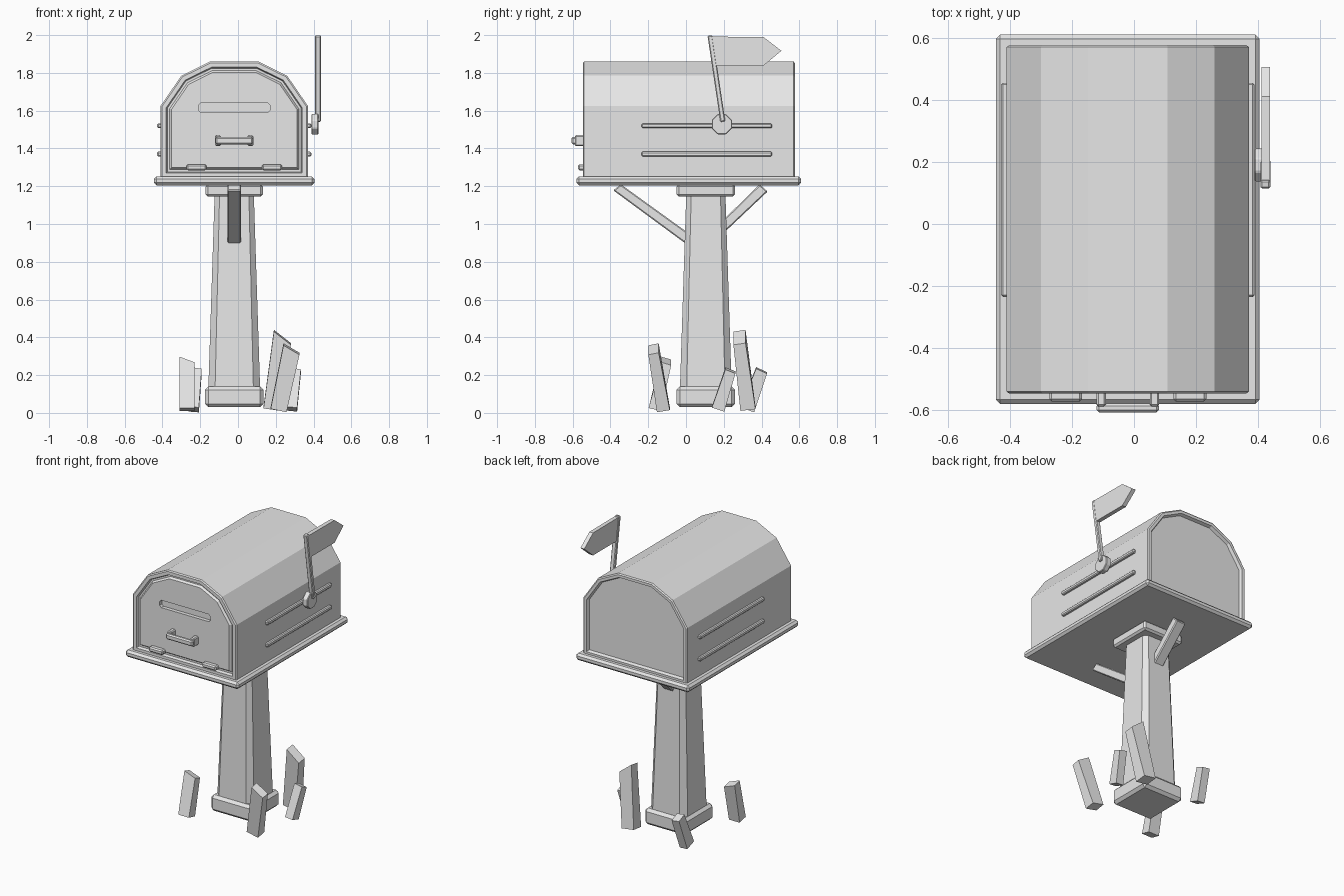
import bpy, bmesh, math
from mathutils import Vector

if "Cube" in bpy.data.objects:
    bpy.data.objects.remove(bpy.data.objects["Cube"])

grey = bpy.data.materials.new("grey")
grey.diffuse_color = (0.8, 0.8, 0.8, 1)
grey.use_nodes = True
grey.node_tree.nodes["Principled BSDF"].inputs["Base Color"].default_value = grey.diffuse_color
CX, PY = -0.02, 0.105  # body centre in x, post centre in y


def finish(name, bm, bevel=0):
    bmesh.ops.recalc_face_normals(bm, faces=bm.faces)
    if bevel:
        bmesh.ops.bevel(bm, geom=bm.edges[:], offset=bevel, segments=1, affect='EDGES')
    me = bpy.data.meshes.new(name)
    bm.to_mesh(me)
    bm.free()
    me.materials.append(grey)
    ob = bpy.data.objects.new(name, me)
    bpy.context.collection.objects.link(ob)
    return ob


def loft(name, a, b, bevel=0):
    """Solid between two rings with matching point counts."""
    bm = bmesh.new()
    ra, rb = [bm.verts.new(p) for p in a], [bm.verts.new(p) for p in b]
    bm.faces.new(ra)
    bm.faces.new(rb)
    for i in range(len(a)):
        j = (i + 1) % len(a)
        bm.faces.new((ra[i], ra[j], rb[j], rb[i]))
    return finish(name, bm, bevel)


def box(name, x, y, z, bevel=0):
    ring = [(x[0], y[0]), (x[1], y[0]), (x[1], y[1]), (x[0], y[1])]
    return loft(name, [(*p, z[0]) for p in ring], [(*p, z[1]) for p in ring], bevel)


def slab(name, pts, x0, x1, bevel=0):
    """Side profile in y, z extruded along x."""
    return loft(name, [(x0, *p) for p in pts], [(x1, *p) for p in pts], bevel)


# Mailbox body: faceted arch with framed ends
half = [(0.39, 1.24), (0.39, 1.625), (0.28, 1.785), (0.128, 1.86)]
prof = [(CX + x, z) for x, z in half] + [(CX - x, z) for x, z in reversed(half)]
body = loft("mailbox_body", [(x, -0.54, z) for x, z in prof], [(x, 0.57, z) for x, z in prof])
bm = bmesh.new()
bm.from_mesh(body.data)
ends = [f for f in bm.faces if abs(f.normal.y) > 0.9]
for f in ends:
    # rim, recess, and on the front a raised door panel
    steps = [(0.008, 0.006), (0.018, 0), (0.008, -0.02)]
    if f.normal.y < 0:
        steps = [(0.008, 0.006), (0.022, 0), (0.006, -0.02), (0.012, 0), (0.01, 0.014)]
    for t, d in steps:
        bmesh.ops.inset_region(bm, faces=[f], thickness=t, depth=d, use_even_offset=True)
bm.to_mesh(body.data)
bm.free()

# Letter slot cut into the door
slot = [(CX + s * 0.19 - s * c, z) for s, c, z in (
    (-1, 0.012, 1.59), (1, 0.012, 1.59), (1, 0, 1.602), (1, 0, 1.628),
    (1, 0.012, 1.64), (-1, 0.012, 1.64), (-1, 0, 1.628), (-1, 0, 1.602))]
cutter = loft("slot_cutter", [(x, -0.6, z) for x, z in slot], [(x, -0.515, z) for x, z in slot])
cutter.hide_render = True
cutter.hide_viewport = True
cut = body.modifiers.new("slot", 'BOOLEAN')
cut.object = cutter
cut.operation = 'DIFFERENCE'
cut.solver = 'EXACT'

# Tray under the body
box("base_tray", (-0.445, 0.405), (-0.58, 0.61), (1.205, 1.252), 0.014)

# Door handle and hinges
box("handle_bar", (CX - 0.1, CX + 0.1), (-0.607, -0.578), (1.422, 1.46), 0.008)
for s in (-1, 1):
    x = CX + s * 0.086
    box("handle_post", (x - 0.015, x + 0.015), (-0.588, -0.53), (1.412, 1.47), 0.006)
    x = CX + s * 0.2
    box("hinge", (x - 0.053, x + 0.053), (-0.572, -0.53), (1.284, 1.316), 0.008)
    # Side rails
    for z in (1.37, 1.52):
        x = CX + s * 0.392
        box("side_rail", (x - 0.016, x + 0.016), (-0.235, 0.455), (z - 0.013, z + 0.013), 0.006)

# Flag, its pole and hub
hub = [(0.19 + 0.058 * math.cos(math.pi * (k + 0.5) / 4),
        1.528 + 0.058 * math.sin(math.pi * (k + 0.5) / 4)) for k in range(8)]
slab("flag_hub", hub, 0.388, 0.426, 0.004)
slab("flag_pole", [(0.182, 1.54), (0.208, 1.544), (0.14, 2.0), (0.114, 1.996)], 0.407, 0.439, 0.005)
slab("flag", [(0.128, 1.992), (0.41, 1.99), (0.505, 1.917), (0.41, 1.838), (0.145, 1.838)], 0.41, 0.438)


# Post: chamfered tapering shaft, foot and cap
def octagon(r, c, z):
    return [(CX + x, PY + y, z) for x, y in (
        (r - c, -r), (r, c - r), (r, r - c), (r - c, r),
        (c - r, r), (-r, r - c), (-r, c - r), (c - r, -r))]


loft("post_shaft", octagon(0.138, 0.036, 0.1), octagon(0.103, 0.026, 1.18))
box("post_foot", (CX - 0.155, CX + 0.155), (PY - 0.155, PY + 0.155), (0.03, 0.14), 0.018)
box("post_cap", (CX - 0.152, CX + 0.152), (PY - 0.155, PY + 0.155), (1.145, 1.21), 0.012)

# Diagonal braces
slab("front_brace", [(-0.385, 1.178), (-0.345, 1.21), (0.05, 0.925), (0.05, 0.858)], -0.056, 0.016, 0.006)
slab("rear_brace", [(0.39, 1.21), (0.432, 1.172), (0.16, 0.915), (0.16, 0.985)], -0.056, 0.016, 0.006)


# Loose stakes around the post: bottom and top centre, half sizes, slope of top
def stake(bottom, top, hx, hy, drop):
    a, b = Vector(bottom), Vector(top)
    ring = ((-1, -1), (1, -1), (1, 1), (-1, 1))
    lean = (b - a) / (b.z - a.z)
    lo = [a + Vector((x * hx, y * hy, -lean.x * x * hx - lean.y * y * hy)) for x, y in ring]
    hi = [b + Vector((x * hx, y * hy * 0.8, -x * drop - lean.y * y * hy)) for x, y in ring]
    loft("stake", lo, hi)


stake((0.215, -0.12, 0.018), (0.283, -0.172, 0.338), 0.042, 0.034, 0.025)
stake((-0.27, -0.165, 0.018), (-0.27, -0.105, 0.275), 0.04, 0.033, 0.015)
stake((0.285, 0.17, 0.02), (0.305, 0.235, 0.225), 0.028, 0.033, 0.006)
stake((0.18, 0.328, 0.022), (0.235, 0.283, 0.4), 0.045, 0.04, 0.035)
stake((-0.235, 0.325, 0.018), (-0.22, 0.4, 0.225), 0.028, 0.036, 0.004)
